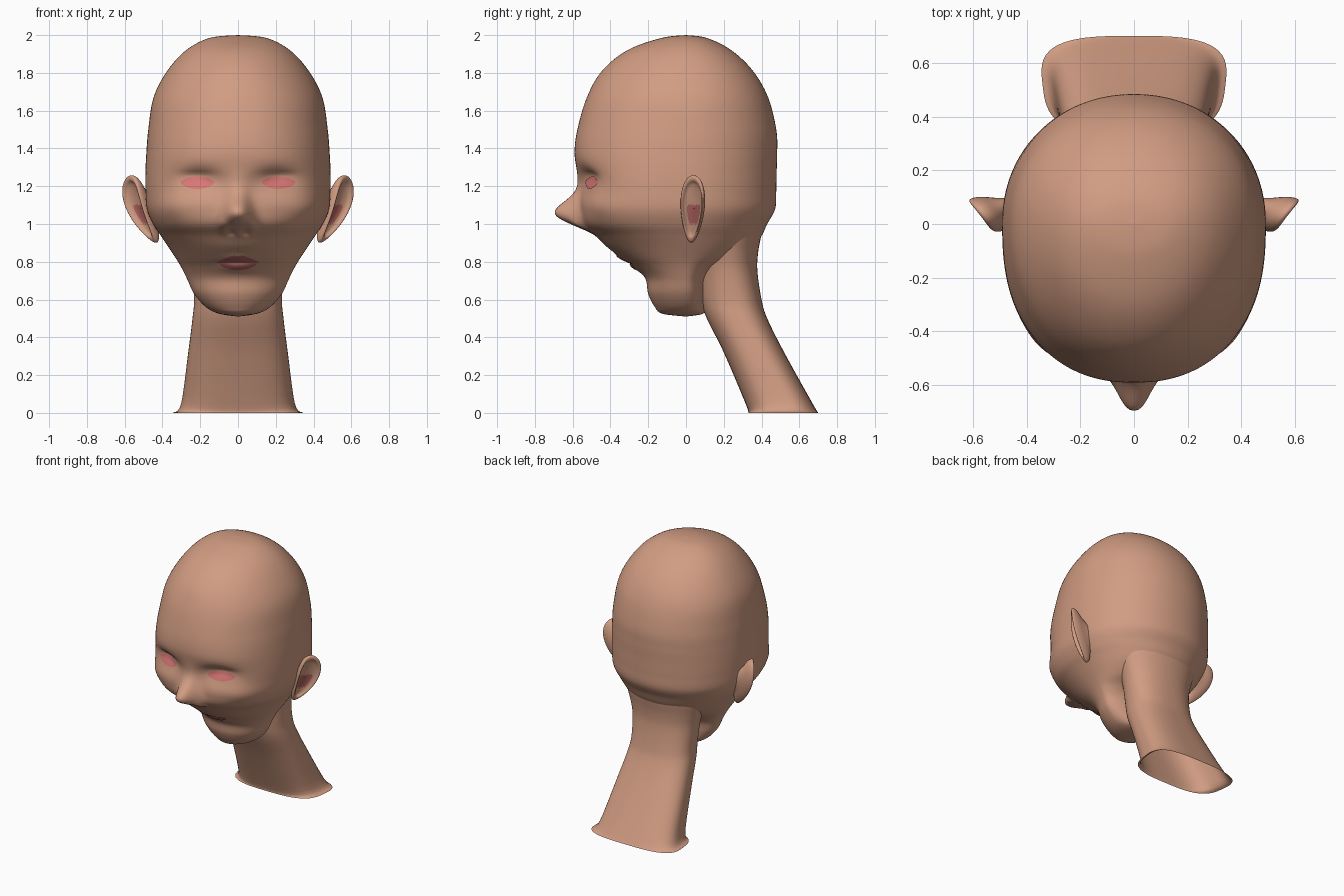
import bpy, bmesh, math
from mathutils import Vector
from mathutils.bvhtree import BVHTree

cube = bpy.data.objects.get("Cube")
if cube:
    bpy.data.objects.remove(cube, do_unlink=True)


def material(name, color):
    m = bpy.data.materials.new(name)
    m.use_nodes = True
    m.diffuse_color = (*color, 1)
    m.node_tree.nodes["Principled BSDF"].inputs["Base Color"].default_value = (*color, 1)
    return m


skin = material("skin", (0.64, 0.335, 0.225))
eye_pink = material("eye pink", (0.7, 0.19, 0.18))
lip_red = material("lip red", (0.46, 0.135, 0.125))


def finish(name, bm, *mats):
    mesh = bpy.data.meshes.new(name)
    for face in bm.faces:
        face.smooth = True
    bm.to_mesh(mesh)
    bm.free()
    obj = bpy.data.objects.new(name, mesh)
    for m in mats:
        mesh.materials.append(m)
    bpy.context.collection.objects.link(obj)


def spline(rows, steps):
    """Catmull-Rom through the rows, in every column."""
    out = []
    for i in range(len(rows) - 1):
        a, b, c, d = (rows[max(0, min(len(rows) - 1, i + k))] for k in (-1, 0, 1, 2))
        for j in range(steps):
            t = j / steps
            out.append([q + t / 2 * (r - p + t * (2 * p - 5 * q + 4 * r - s
                        + t * (3 * (q - r) + s - p))) for p, q, r, s in zip(a, b, c, d)])
    return out + [list(rows[-1])]


def skin_rings(bm, rings):
    """Join closed rings of points with quads; returns faces by ring."""
    verts = [[bm.verts.new(p) for p in ring] for ring in rings]
    bands = []
    for a, b in zip(verts, verts[1:]):
        n = len(a)
        bands.append([bm.faces.new((a[i], a[(i + 1) % n], b[(i + 1) % n], b[i])) for i in range(n)])
    return bands


def section(half, front, back, n_front, n_back, count, mid=0.0):
    """Egg-shaped outline, squarer where the exponent is higher."""
    for i in range(count):
        a = 2 * math.pi * i / count
        s, c = math.sin(a), -math.cos(a)
        n = n_front if c < 0 else n_back
        r = (abs(s) ** n + abs(c) ** n) ** (-1 / n)
        yield half * s * r, mid + r * c * (mid - front if c < 0 else back - mid)


def bell(d, size, power=2):
    return math.exp(-abs(d / size) ** power)


# Facial relief: x, z, width, height, forward amount (mirrored)
RELIEF = [
    (0.21, 1.225, 0.11, 0.06, -0.075),   # eye sockets
    (0.215, 1.21, 0.085, 0.042, 0.035),  # eyelids
    (0.215, 1.262, 0.08, 0.012, -0.01),  # lid creases
    (0.36, 1.09, 0.08, 0.06, 0.012),     # cheekbones
    (0.078, 0.995, 0.022, 0.03, 0.025),  # nose wings
    (0.038, 0.955, 0.018, 0.014, -0.02), # nostrils
    (0.0, 0.82, 0.08, 0.02, 0.012),      # upper lip
    (0.0, 0.768, 0.08, 0.022, 0.012),    # lower lip
    (0.0, 0.793, 0.09, 0.007, -0.01),    # mouth line
]


def relief(x, z):
    total = sum(f * bell(abs(x) - cx, w) * bell(z - cz, h) for cx, cz, w, h, f in RELIEF)
    # nose: long bridge above the tip, short steep underside
    rise = 0.08 * bell(z - 1.06, 0.11 if z > 1.06 else 0.075)
    tip = 0.058 * bell(z - 1.055, 0.068)
    width = 0.055 + 0.026 * bell(z - 1.0, 0.1)
    return total + (rise + tip) * bell(x, width, 2.5)


# Head: height, half width, front, back, front squareness
HEAD = [
    (2.0, 0, 0, 0, 2),
    (1.985, 0.15, -0.13, 0.11, 2),
    (1.92, 0.275, -0.31, 0.24, 2),
    (1.81, 0.375, -0.445, 0.355, 2),
    (1.67, 0.447, -0.525, 0.435, 2.1),
    (1.5, 0.475, -0.575, 0.478, 2.2),
    (1.38, 0.485, -0.59, 0.483, 2.3),
    (1.28, 0.49, -0.577, 0.48, 2.4),
    (1.18, 0.49, -0.56, 0.478, 2.5),
    (1.08, 0.483, -0.56, 0.472, 2.5),
    (1.0, 0.45, -0.54, 0.43, 2.4),
    (0.94, 0.41, -0.475, 0.402, 2.2),
    (0.88, 0.37, -0.42, 0.36, 2),
    (0.82, 0.33, -0.34, 0.28, 2),
    (0.77, 0.3, -0.27, 0.17, 2),
    (0.71, 0.27, -0.215, 0.11, 2),
    (0.63, 0.232, -0.2, 0.1, 2),
    (0.56, 0.17, -0.165, 0.1, 2),
    (0.525, 0.1, -0.125, 0.09, 2),
    (0.51, 0, 0, 0, 2),
]
rings = []
for z, half, front, back, n in spline(HEAD, 7):
    ring = []
    for x, y in section(half, front, back, n, 2.1, 192):
        facing = min(1, max(0, (y / min(front, -0.01) - 0.35) / 0.35))
        ring.append((x, y - facing * relief(x, z), z))
    rings.append(ring)
bm = bmesh.new()
skin_rings(bm, rings)
bmesh.ops.remove_doubles(bm, verts=bm.verts, dist=0.0005)
bmesh.ops.recalc_face_normals(bm, faces=bm.faces)
surface = BVHTree.FromBMesh(bm)
finish("head", bm, skin)

# Neck: height, half width, front, back, squareness; open at the bottom
NECK = [
    (1.1, 0.32, 0.0, 0.42, 2),
    (0.95, 0.3, 0.02, 0.4, 2),
    (0.85, 0.27, 0.04, 0.382, 2.1),
    (0.75, 0.245, 0.06, 0.378, 2.2),
    (0.6, 0.232, 0.08, 0.4, 2.4),
    (0.5, 0.24, 0.11, 0.43, 2.5),
    (0.32, 0.262, 0.2, 0.52, 2.7),
    (0.05, 0.298, 0.315, 0.67, 3),
    (0, 0.34, 0.33, 0.7, 3.2),
]
rings = []
for z, half, front, back, n in spline(NECK, 5):
    mid = (front + back) / 2
    rings.append([(x * (1 + 0.35 * (y - mid)), y, z)
                  for x, y in section(half, front, back, n, n, 64, mid)])
bm = bmesh.new()
skin_rings(bm, rings)
bmesh.ops.recalc_face_normals(bm, faces=bm.faces)
finish("neck", bm, skin)


# Thin plates that follow the face
def plate(name, cx, half, low, high, mat, nx=32, nz=8):
    bm = bmesh.new()
    grid = []
    for i in range(nx + 1):
        s = -1 + 2 * i / nx
        column = []
        for j in range(nz + 1):
            z = low(s) + (high(s) - low(s)) * j / nz
            hit = surface.ray_cast(Vector((cx + half * s, -2, z)), Vector((0, 1, 0)))[0]
            column.append(bm.verts.new(hit - Vector((0, 0.005, 0))))
        grid.append(column)
    for a, b in zip(grid, grid[1:]):
        for j in range(nz):
            bm.faces.new((a[j], b[j], b[j + 1], a[j + 1]))
    bmesh.ops.remove_doubles(bm, verts=bm.verts, dist=0.0003)
    finish(name, bm, mat)


def arc(s):
    return max(0, 1 - s * s) ** 0.65


def upper_lip(s):
    return 0.795 + 0.047 * (1 - abs(s)) ** 0.8 - 0.01 * bell(s, 0.15)


for side, label in ((1, "left"), (-1, "right")):
    plate(label + "_eye", side * 0.215, 0.09,
          lambda s: 1.22 - 0.034 * arc(s), lambda s: 1.22 + 0.032 * arc(s), eye_pink)
plate("upper_lip", 0, 0.112, lambda s: 0.793, upper_lip, lip_red)
plate("lower_lip", 0, 0.1, lambda s: 0.791 - 0.036 * arc(s), lambda s: 0.791, lip_red)

# Ears: rings from the hidden root, over the rim, into the bowl
EAR = [(0.35, -0.1), (0.6, -0.065), (0.88, -0.03), (1, 0), (0.97, 0.014),
       (0.86, 0.012), (0.76, -0.004), (0.6, -0.014), (0.35, -0.022), (0.02, -0.024)]
across, up, out = Vector((0.05, 0.064, 0)), Vector((0.065, 0.005, 0.178)), Vector((0.85, -0.4, -0.1))
for side, label in ((1, "left"), (-1, "right")):
    rings = []
    for scale, height in spline(EAR, 3):
        ring = []
        for i in range(48):
            a = 2 * math.pi * i / 48
            u, v = math.cos(a) * scale, math.sin(a) * scale
            p = Vector((0.495 + 0.04 * (1 - v * v), 0.035, 1.08))
            p += across * u * (0.92 + 0.25 * v) + up * v + out * height
            ring.append((side * p.x, p.y, p.z))
        rings.append(ring)
    bm = bmesh.new()
    bands = skin_rings(bm, rings)
    # reddened hollow in the lower bowl
    for band in bands[-6:]:
        for face in band:
            if 1.0 < face.calc_center_median().z < 1.1:
                face.material_index = 1
    bmesh.ops.recalc_face_normals(bm, faces=bm.faces)
    finish(label + "_ear", bm, skin, lip_red)
